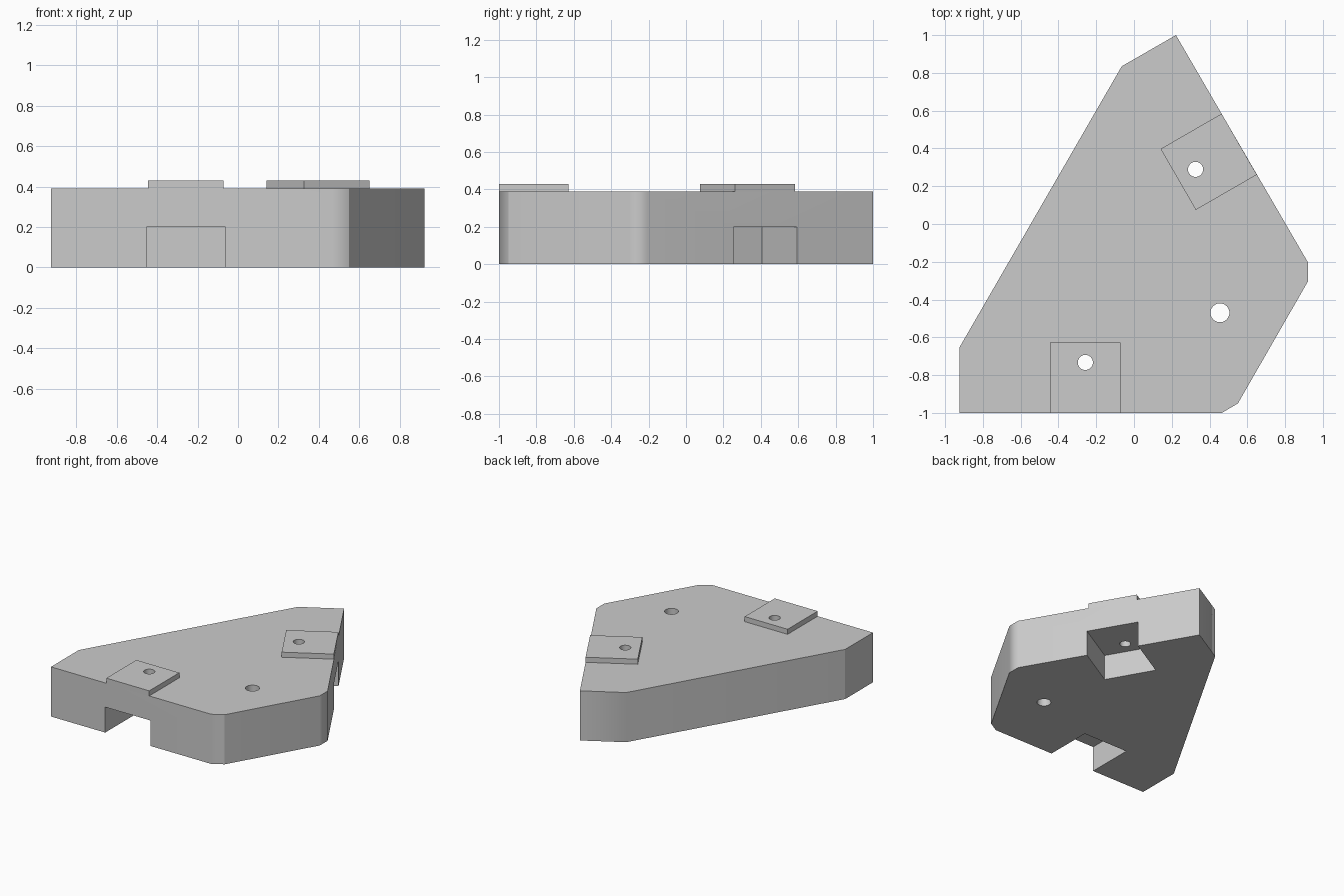
import bpy
import bmesh
from math import radians
from mathutils import Matrix, Vector

cube = bpy.data.objects.get("Cube")
if cube:
    bpy.data.objects.remove(cube, do_unlink=True)

BODY_H, PAD_H = 0.39, 0.04
POCKET_H = 0.2

grey = bpy.data.materials.new("plain grey")
grey.use_nodes = True
colour = (0.6, 0.6, 0.6, 1)
grey.diffuse_color = colour
grey.node_tree.nodes["Principled BSDF"].inputs["Base Color"].default_value = colour


def prism(name, outline, z0, z1, place=Matrix()):
    """Upright prism over a counter-clockwise outline."""
    bm = bmesh.new()
    base = bm.faces.new([bm.verts.new((x, y, z0)) for x, y in outline])
    top = bmesh.ops.extrude_face_region(bm, geom=[base])["geom"]
    verts = [v for v in top if isinstance(v, bmesh.types.BMVert)]
    bmesh.ops.translate(bm, verts=verts, vec=(0, 0, z1 - z0))
    if not any(len(e.link_faces) == 0 for e in bm.edges):
        bmesh.ops.recalc_face_normals(bm, faces=bm.faces[:])
    bm.transform(place)
    mesh = bpy.data.meshes.new(name)
    bm.to_mesh(mesh)
    bm.free()
    mesh.materials.append(grey)
    obj = bpy.data.objects.new(name, mesh)
    bpy.context.collection.objects.link(obj)
    return obj


def rect(width, y0, y1):
    w = width / 2
    return [(-w, y0), (w, y0), (w, y1), (-w, y1)]


def drill(x, y, radius):
    bpy.ops.mesh.primitive_cylinder_add(vertices=40, radius=radius, depth=2,
                                        location=(x, y, 0))
    cutter = bpy.context.object
    cutter.name = "hole_cutter"
    cutter.data.materials.append(grey)
    return cutter


def activate(obj):
    bpy.ops.object.select_all(action="DESELECT")
    obj.select_set(True)
    bpy.context.view_layer.objects.active = obj


def cut(obj, cutter):
    cutter.hide_render = True
    mod = obj.modifiers.new("cut", "BOOLEAN")
    mod.operation = "DIFFERENCE"
    mod.solver = "EXACT"
    mod.object = cutter
    activate(obj)
    bpy.ops.object.modifier_apply(modifier=mod.name)
    bpy.data.objects.remove(cutter, do_unlink=True)


# Body plate with clipped corners
outline = [(-0.925, -1), (0.465, -1), (0.55, -0.95), (0.922, -0.302),
           (0.922, -0.205), (0.222, 1), (-0.065, 0.835), (-0.925, -0.655)]
body = prism("body_plate", outline, 0, BODY_H)
parts = [body]

# Two mounting stations: raised pad, pocket beneath, hole through both
stations = {"front": ((-0.2575, -1), 0), "side": ((0.557, 0.4225), 120)}
for name, ((x, y), angle) in stations.items():
    place = Matrix.Translation((x, y, 0)) @ Matrix.Rotation(radians(angle), 4, "Z")
    pad = prism(name + "_pad", rect(0.373, 0, 0.373), BODY_H, BODY_H + PAD_H, place)
    hole = place @ Vector((0, 0.267, 0))
    cut(pad, drill(hole.x, hole.y, 0.04))
    cut(body, prism("pocket_cutter", rect(0.392, -0.2, 0.373), -0.2, POCKET_H, place))
    cut(body, drill(hole.x, hole.y, 0.04))
    parts.append(pad)

# Larger plain hole
cut(body, drill(0.455, -0.47, 0.05))

# Shading: soft corner clips, crisp everywhere else
for obj in parts:
    activate(obj)
    bpy.ops.object.shade_smooth_by_angle(angle=radians(35))
crisp = [Vector(outline[2]), Vector(outline[7])]
verts = body.data.vertices
for edge in body.data.edges:
    a, b = (verts[i].co.xy for i in edge.vertices)
    if any((a - c).length < 0.01 and (b - c).length < 0.01 for c in crisp):
        edge.use_edge_sharp = True
weighted = body.modifiers.new("face weighted normals", "WEIGHTED_NORMAL")
weighted.keep_sharp = True
